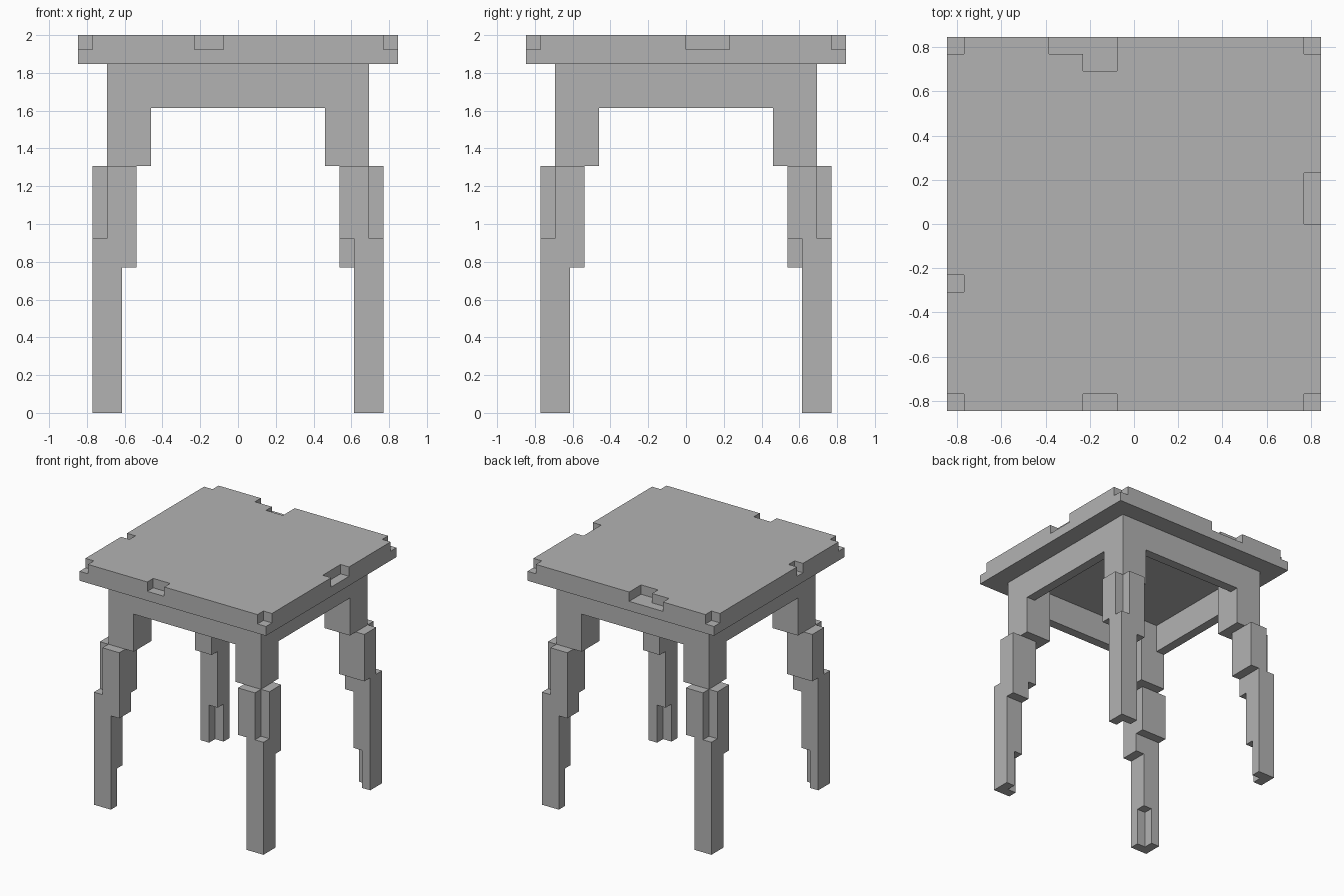
import bpy
import bmesh
import math

default_cube = bpy.data.objects.get("Cube")
if default_cube:
    bpy.data.objects.remove(default_cube, do_unlink=True)

UNIT = 2 / 26  # edge of one block

grey = bpy.data.materials.new("plain_grey")
grey.use_nodes = True
colour = (0.45, 0.45, 0.45, 1)
grey.diffuse_color = colour
grey.node_tree.nodes["Principled BSDF"].inputs["Base Color"].default_value = colour


def box(x, y, z):
    """Set of block positions filling the given (start, end) ranges."""
    return {(i, j, k) for i in range(*x) for j in range(*y) for k in range(*z)}


def quarter_turn(blocks):
    return {(-j - 1, i, k) for i, j, k in blocks}


def build(name, blocks):
    """Make one clean mesh from the outer faces of a set of blocks."""
    bm = bmesh.new()
    verts = {}

    def vert(p):
        if p not in verts:
            verts[p] = bm.verts.new([c * UNIT for c in p])
        return verts[p]

    for block in blocks:
        for axis in range(3):
            u, v = (axis + 1) % 3, (axis + 2) % 3
            for side in (0, 1):
                neighbour = list(block)
                neighbour[axis] += 2 * side - 1
                if tuple(neighbour) in blocks:
                    continue
                corners = []
                for du, dv in ((0, 0), (1, 0), (1, 1), (0, 1)):
                    p = list(block)
                    p[axis] += side
                    p[u] += du
                    p[v] += dv
                    corners.append(vert(tuple(p)))
                bm.faces.new(corners if side else corners[::-1])
    # Merge the flat areas into large faces
    bmesh.ops.dissolve_limit(bm, angle_limit=math.radians(1),
                             verts=bm.verts[:], edges=bm.edges[:])
    mesh = bpy.data.meshes.new(name)
    bm.to_mesh(mesh)
    bm.free()
    mesh.materials.append(grey)
    obj = bpy.data.objects.new(name, mesh)
    bpy.context.collection.objects.link(obj)


# Table top with chips broken from its upper edge
top = box((-11, 11), (-11, 11), (24, 26))
chip = (25, 26)
for x in (-11, 10):
    for y in (-11, 10):
        top -= box((x, x + 1), (y, y + 1), chip)
top -= box((-3, -1), (-11, -10), chip)   # front chip
top -= box((10, 11), (0, 3), chip)       # left side chip
top -= box((-11, -10), (-4, -3), chip)   # right side chip
top -= box((-5, -1), (10, 11), chip)     # back chip
top -= box((-3, -1), (9, 10), chip)
build("table_top", top)

# Apron ring with the square leg stubs at its corners
frame = box((-9, 9), (-9, 9), (21, 24)) - box((-8, 8), (-8, 8), (21, 24))
stub = box((6, 9), (-9, -6), (17, 24))
for turn in range(4):
    frame |= stub
    stub = quarter_turn(stub)
build("apron", frame)

# One stepped leg, turned around the centre for each corner
leg = box((7, 10), (-10, -7), (12, 17)) - box((9, 10), (-10, -9), (12, 17))
leg |= box((8, 10), (-10, -7), (10, 12))
leg |= box((8, 10), (-10, -8), (0, 10))
leg -= box((8, 9), (-9, -8), (0, 4))     # notch inside the foot
for name in ("front_left_leg", "back_left_leg", "back_right_leg", "front_right_leg"):
    build(name, leg)
    leg = quarter_turn(leg)
